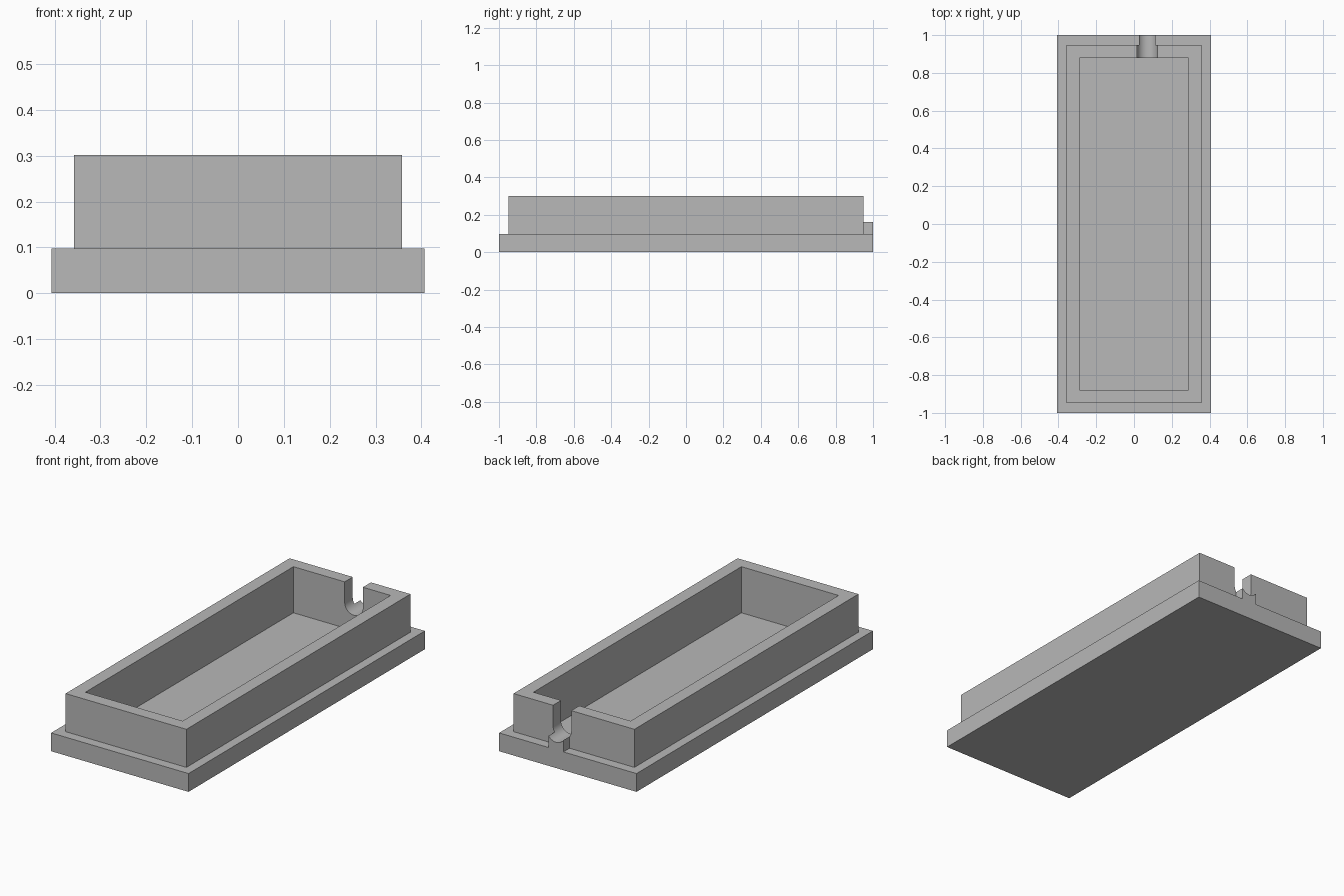
import bpy, bmesh, math

cube = bpy.data.objects.get("Cube")
if cube:
    bpy.data.objects.remove(cube, do_unlink=True)

grey = bpy.data.materials.new("plain grey")
grey.use_nodes = True
colour = (0.48, 0.48, 0.48, 1)
grey.diffuse_color = colour
grey.node_tree.nodes["Principled BSDF"].inputs["Base Color"].default_value = colour


def add_object(name, bm):
    bmesh.ops.recalc_face_normals(bm, faces=bm.faces)
    mesh = bpy.data.meshes.new(name)
    bm.to_mesh(mesh)
    bm.free()
    mesh.materials.append(grey)
    obj = bpy.data.objects.new(name, mesh)
    bpy.context.collection.objects.link(obj)
    return obj


def box(name, x0, x1, y0, y1, z0, z1):
    bm = bmesh.new()
    bmesh.ops.create_cube(bm, size=1)
    for v in bm.verts:
        v.co = (x1 if v.co.x > 0 else x0,
                y1 if v.co.y > 0 else y0,
                z1 if v.co.z > 0 else z0)
    return add_object(name, bm)


def u_slot(name, x, z, radius, top, y0, y1):
    """Prism along y with a half-round bottom and straight sides."""
    steps = 32
    arc = [math.pi + math.pi * i / steps for i in range(steps + 1)]
    profile = [(x + radius * math.cos(a), z + radius * math.sin(a)) for a in arc]
    profile += [(x + radius, top), (x - radius, top)]
    bm = bmesh.new()
    face = bm.faces.new([bm.verts.new((px, y0, pz)) for px, pz in profile])
    ext = bmesh.ops.extrude_face_region(bm, geom=[face])
    verts = [g for g in ext["geom"] if isinstance(g, bmesh.types.BMVert)]
    bmesh.ops.translate(bm, verts=verts, vec=(0, y1 - y0, 0))
    return add_object(name, bm)


def combine(target, tool, operation):
    bpy.context.view_layer.objects.active = target
    mod = target.modifiers.new(operation.lower(), "BOOLEAN")
    mod.operation = operation
    mod.solver = "EXACT"
    mod.object = tool
    tool.hide_render = True
    bpy.ops.object.modifier_apply(modifier=mod.name)
    bpy.data.objects.remove(tool, do_unlink=True)


# Stepped body: wide base flange, raised wall and cable rest at the back
slot_x, slot_z, slot_r = 0.07, 0.192, 0.054
tray = box("tray", -0.407, 0.407, -1, 1, 0, 0.098)
combine(tray, box("wall", -0.358, 0.358, -0.948, 0.948, 0.04, 0.302), "UNION")
combine(tray, box("cable_rest", slot_x - 0.044, slot_x + 0.044, 0.91, 1, 0.05, slot_z), "UNION")

# Hollow interior, then the round-bottomed cable slot through the back wall
combine(tray, box("cavity", -0.288, 0.288, -0.88, 0.88, 0.055, 0.5), "DIFFERENCE")
combine(tray, u_slot("cable_slot", slot_x, slot_z, slot_r, 0.5, 0.8, 1.1), "DIFFERENCE")

# Smooth the slot curve while keeping the box edges sharp
bpy.ops.object.select_all(action="DESELECT")
tray.select_set(True)
bpy.context.view_layer.objects.active = tray
bpy.ops.object.shade_smooth_by_angle(angle=math.radians(30))
